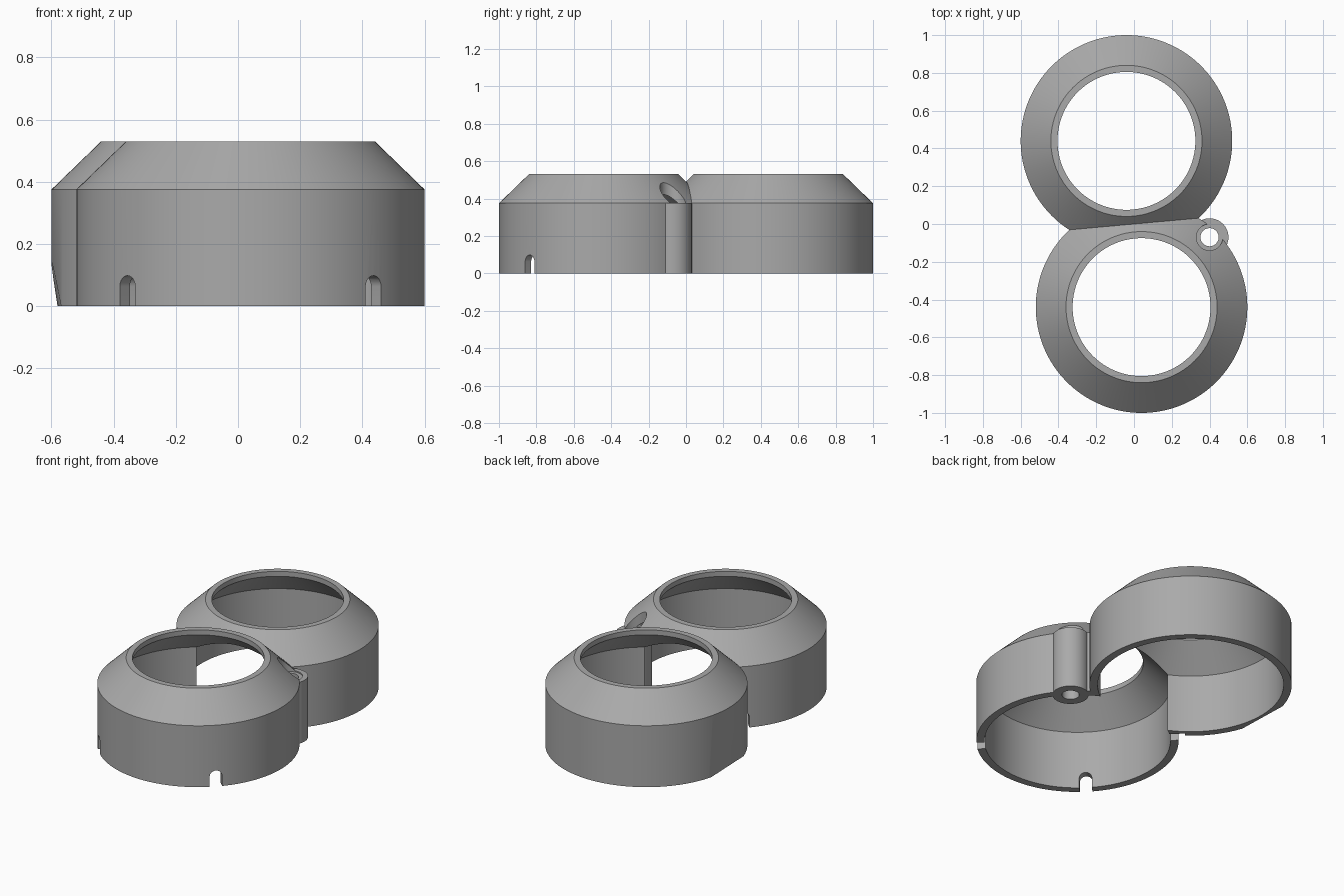
import bpy
import bmesh
from math import pi, radians, cos, sin
from mathutils import Matrix, Vector

if "Cube" in bpy.data.objects:
    bpy.data.objects.remove(bpy.data.objects["Cube"])

grey = bpy.data.materials.new("plain grey")
grey.use_nodes = True
colour = (0.4, 0.4, 0.4, 1)
grey.diffuse_color = colour
grey.node_tree.nodes["Principled BSDF"].inputs["Base Color"].default_value = colour

FRONT = Vector((0.04, -0.44, 0))
BACK = -FRONT
POST = Vector((0.4, -0.07, 0))
RADIUS = 0.56


def finish(name, bm):
    bmesh.ops.recalc_face_normals(bm, faces=bm.faces)
    mesh = bpy.data.meshes.new(name)
    bm.to_mesh(mesh)
    bm.free()
    obj = bpy.data.objects.new(name, mesh)
    bpy.context.collection.objects.link(obj)
    mesh.materials.append(grey)
    return obj


def lathe(name, centre, profile, sides=128):
    """Closed solid from stacked (radius, height) rings."""
    bm = bmesh.new()
    rings = []
    for r, z in profile:
        rings.append([bm.verts.new(centre + Vector((r * cos(2 * pi * i / sides),
                                                    r * sin(2 * pi * i / sides), z)))
                      for i in range(sides)])
    for low, high in zip(rings, rings[1:]):
        for i in range(sides):
            j = (i + 1) % sides
            bm.faces.new((low[i], low[j], high[j], high[i]))
    bm.faces.new(rings[0])
    bm.faces.new(rings[-1])
    return finish(name, bm)


def notch(angle):
    """Arched radial cutter through the front wall."""
    half, spring, steps = 0.035, 0.063, 12
    outline = [(-half, -0.1), (half, -0.1)]
    outline += [(half * cos(pi * i / steps), spring + half * sin(pi * i / steps))
                for i in range(steps + 1)]
    bm = bmesh.new()
    face = bm.faces.new([bm.verts.new((0.46, y, z)) for y, z in outline])
    extruded = bmesh.ops.extrude_face_region(bm, geom=[face])["geom"]
    moved = [v for v in extruded if isinstance(v, bmesh.types.BMVert)]
    bmesh.ops.translate(bm, verts=moved, vec=(0.14, 0, 0))
    turn = Matrix.Translation(FRONT) @ Matrix.Rotation(radians(angle), 4, "Z")
    bmesh.ops.transform(bm, matrix=turn, verts=bm.verts)
    return finish("cable_notch_cutter", bm)


def relief():
    """Slanted block that shaves the lower edge of the back housing."""
    bm = bmesh.new()
    bmesh.ops.create_cube(bm, size=0.6)
    bmesh.ops.translate(bm, verts=bm.verts, vec=(0.3, 0, 0))
    turn = (Matrix.Translation(BACK) @ Matrix.Rotation(radians(182), 4, "Z")
            @ Matrix.Translation((0.535, 0, 0)) @ Matrix.Rotation(radians(10), 4, "Y"))
    bmesh.ops.transform(bm, matrix=turn, verts=bm.verts)
    return finish("relief_cutter", bm)


def combine(target, tool, operation):
    mod = target.modifiers.new(operation.lower(), "BOOLEAN")
    mod.operation = operation
    mod.solver = "EXACT"
    mod.object = tool
    bpy.context.view_layer.update()
    graph = bpy.context.evaluated_depsgraph_get()
    mesh = bpy.data.meshes.new_from_object(target.evaluated_get(graph))
    target.modifiers.clear()
    target.data = mesh
    bpy.data.objects.remove(tool)


# Outer shells
outer = [(RADIUS, 0), (RADIUS, 0.375), (0.4, 0.53)]
housing = lathe("twin_ring_housing", FRONT, outer)
combine(housing, lathe("back_shell", BACK, outer), "UNION")
combine(housing, relief(), "DIFFERENCE")

# Hollow interiors and round openings
inner = [(0.515, -0.1), (0.515, 0.355), (0.365, 0.5), (0.365, 0.6)]
for centre in (FRONT, BACK):
    combine(housing, lathe("inner_cutter", centre, inner), "DIFFERENCE")

# Screw post with its head pocket and bore
combine(housing, lathe("screw_post", POST, [(0.1, 0), (0.1, 0.375)], 64), "UNION")
bore = [(0.048, -0.1), (0.048, 0.368), (0.07, 0.368), (0.07, 0.7)]
combine(housing, lathe("bore_cutter", POST, bore, 64), "DIFFERENCE")

# Cable notches around the front housing
for angle in (-45, 135, 225):
    combine(housing, notch(angle), "DIFFERENCE")

# Smooth walls with crisp edges
bpy.ops.object.select_all(action="DESELECT")
housing.select_set(True)
bpy.context.view_layer.objects.active = housing
bpy.ops.object.shade_smooth_by_angle(angle=radians(25))
